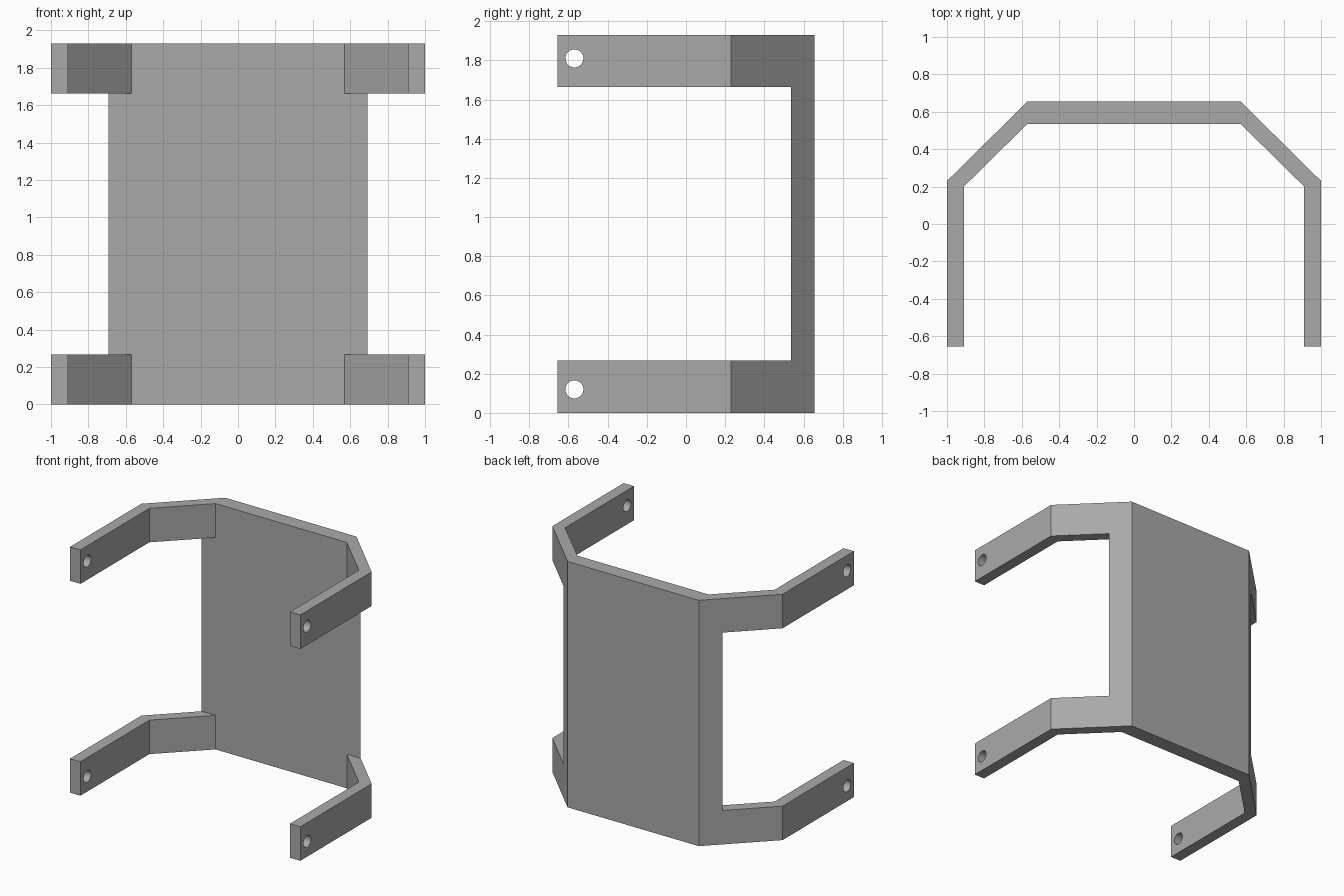
import bpy, bmesh
from mathutils import Matrix

cube = bpy.data.objects.get("Cube")
if cube:
    bpy.data.objects.remove(cube, do_unlink=True)

HEIGHT, BAND = 1.93, 0.267          # overall height, height of each arm band
BACK_Y, INNER_Y, FRONT_Y = 0.655, 0.535, -0.655

grey = bpy.data.materials.new("plain grey")
grey.use_nodes = True
grey.diffuse_color = (0.4, 0.4, 0.4, 1)
grey.node_tree.nodes["Principled BSDF"].inputs["Base Color"].default_value = (0.4, 0.4, 0.4, 1)


def make_object(name, bm):
    bmesh.ops.recalc_face_normals(bm, faces=bm.faces)
    mesh = bpy.data.meshes.new(name)
    bm.to_mesh(mesh)
    bm.free()
    mesh.materials.append(grey)
    obj = bpy.data.objects.new(name, mesh)
    bpy.context.collection.objects.link(obj)
    return obj


def cut(target, cutter):
    mod = target.modifiers.new("cut", 'BOOLEAN')
    mod.operation, mod.solver, mod.object = 'DIFFERENCE', 'EXACT', cutter
    bpy.context.view_layer.objects.active = target
    bpy.ops.object.modifier_apply(modifier=mod.name)
    bpy.data.objects.remove(cutter, do_unlink=True)


# Bracket: mirrored plan profile raised to full height
half = [(0.57, BACK_Y), (1, 0.23), (1, FRONT_Y),
        (0.91, FRONT_Y), (0.91, 0.2), (0.57, INNER_Y)]
profile = half + [(-x, y) for x, y in reversed(half)]
bm = bmesh.new()
base = bm.faces.new([bm.verts.new((x, y, 0)) for x, y in profile])
raised = bmesh.ops.extrude_face_region(bm, geom=[base])["geom"]
bmesh.ops.translate(bm, vec=(0, 0, HEIGHT),
                    verts=[v for v in raised if isinstance(v, bmesh.types.BMVert)])
bracket = make_object("bracket", bm)

# Side openings between the upper and lower arms, leaving the back plate
bm = bmesh.new()
bmesh.ops.create_cube(bm, size=1, matrix=Matrix.Translation((0, INNER_Y - 1, HEIGHT / 2))
                      @ Matrix.Diagonal((3, 2, HEIGHT - 2 * BAND, 1)))
cut(bracket, make_object("opening_cutter", bm))

# Round holes through the arm tips
for z in (0.12, HEIGHT - 0.12):
    bm = bmesh.new()
    bmesh.ops.create_cone(bm, cap_ends=True, segments=32, radius1=0.046, radius2=0.046, depth=3,
                          matrix=Matrix.Translation((0, -0.57, z)) @ Matrix.Rotation(1.570796, 4, 'Y'))
    cut(bracket, make_object("hole_cutter", bm))

# Smooth hole walls, crisp edges elsewhere
bpy.ops.object.select_all(action='DESELECT')
bracket.select_set(True)
bpy.context.view_layer.objects.active = bracket
bpy.ops.object.shade_smooth_by_angle(angle=0.5)
